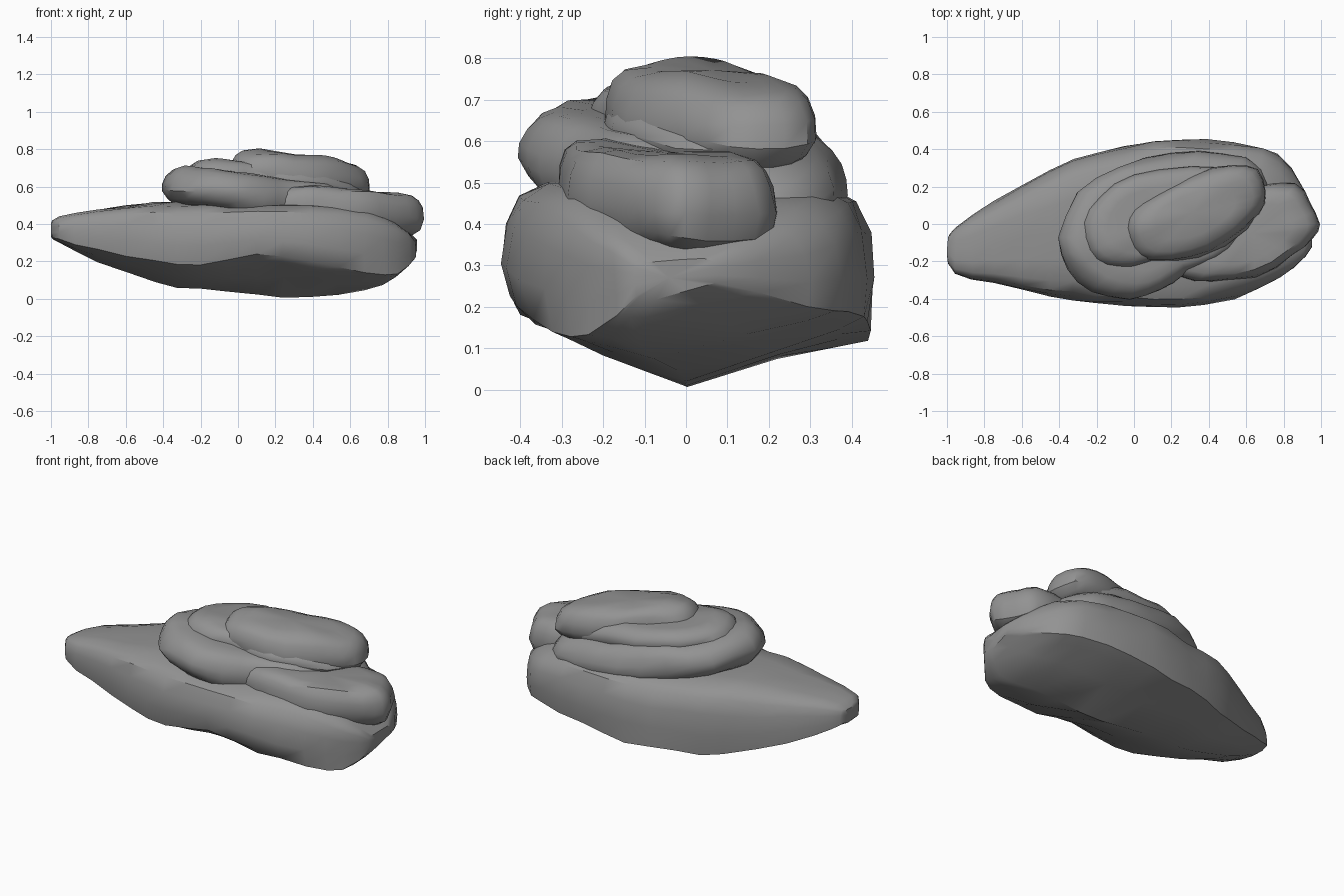
import bpy, bmesh
from mathutils import Vector, noise

if "Cube" in bpy.data.objects:
    bpy.data.objects.remove(bpy.data.objects["Cube"])

stone = bpy.data.materials.new("dark_stone")
stone.diffuse_color = (.29, .29, .29, 1)
stone.use_nodes = True
stone.node_tree.nodes["Principled BSDF"].inputs["Base Color"].default_value = stone.diffuse_color


def smooth_path(pts, n, closed):
    """Catmull-Rom resampling of tuples of any length."""
    pts = [Vector(p) for p in pts]
    c, out = len(pts), []
    for i in range(c if closed else c - 1):
        idx = [i - 1, i, i + 1, i + 2]
        idx = [k % c for k in idx] if closed else [min(max(k, 0), c - 1) for k in idx]
        a, b, d, e = (pts[k] for k in idx)
        for s in range(n):
            t = s / n
            out.append(b + 0.5 * t * (d - a + t * (2*a - 5*b + 4*d - e + t * (3*(b - d) + e - a))))
    if not closed:
        out.append(pts[-1])
    return out


def loft(name, rings, rough, seed):
    """Skin closed rings, cap both ends and roughen slightly."""
    bm = bmesh.new()
    rows = [[bm.verts.new(p) for p in r] for r in rings]
    n = len(rows[0])
    for a, b in zip(rows, rows[1:]):
        for i in range(n):
            bm.faces.new((a[i], a[(i + 1) % n], b[(i + 1) % n], b[i]))
    for row in (rows[0], rows[-1]):
        mid = bm.verts.new(sum((v.co for v in row), Vector()) / n)
        for i in range(n):
            bm.faces.new((row[i], row[(i + 1) % n], mid))
    for v in bm.verts:
        v.co += rough * noise.noise_vector(v.co * 6 + Vector((seed, 0, 0)))
        v.co.z = max(v.co.z, 0)
    bmesh.ops.recalc_face_normals(bm, faces=bm.faces)
    me = bpy.data.meshes.new(name)
    bm.to_mesh(me)
    bm.free()
    me.materials.append(stone)
    ob = bpy.data.objects.new(name, me)
    bpy.context.collection.objects.link(ob)
    bpy.ops.object.select_all(action='DESELECT')
    ob.select_set(True)
    bpy.context.view_layer.objects.active = ob
    bpy.ops.object.shade_smooth_by_angle(angle=0.65)


def slab(name, outline, levels, slope, rough, seed):
    """Stack a plan outline at (z, scale) levels, tilted by slope."""
    pts = smooth_path([(x, y, 0) for x, y in outline], 2, True)
    c = sum(pts, Vector()) / len(pts)
    rings = []
    for z, s in levels:
        ring = []
        for p in pts:
            d = (p - c) * s
            ring.append(c + d + Vector((0, 0, z + slope[0] * d.x + slope[1] * d.y)))
        rings.append(ring)
    loft(name, rings, rough, seed)


# Base boulder: x, front y, back y, keel y, keel z, front ridge z, back ridge z, top z
stations = [
    (-1.00, -.16, -.07, -.11, .33, .34, .34, .41),
    (-0.95, -.27, -.02, -.13, .30, .32, .31, .435),
    (-0.75, -.32, .12, -.10, .20, .26, .22, .475),
    (-0.45, -.385, .29, -.04, .09, .205, .135, .51),
    (-0.20, -.42, .385, .00, .05, .185, .125, .51),
    (0.10, -.44, .445, .00, .02, .23, .13, .51),
    (0.38, -.435, .45, .00, .004, .20, .16, .51),
    (0.68, -.34, .41, -.02, .045, .14, .19, .48),
    (0.85, -.24, .30, -.12, .12, .13, .21, .40),
    (0.95, -.12, .07, -.07, .22, .23, .25, .31),
]
rings = []
for x, yf, yb, yk, zk, rf, rb, zt in smooth_path(stations, 2, False):
    half = []
    for y1, r, inset in ((yf, rf, .95), (yb, rb, .98)):
        h, w = zt - r, y1 - yk
        half.append([
            (yk + w * .5, zk + (r - zk) * .5), (yk + w * .83, zk + (r - zk) * .83),
            (yk + w * inset, r), (y1, r + h * .3), (yk + w * .97, r + h * .62),
            (yk + w * .9, r + h * .84), (yk + w * .75, r + h * .96), (yk + w * .4, zt)])
    sect = [(yk, zk)] + half[0] + [(yk, zt)] + half[1][::-1]
    rings.append([Vector((x, y, z)) for y, z in sect])
loft("base_boulder", rings, .016, 1)

# Low slab leaning out over the right end
slab("right_slab",
     [(.13, -.2), (.25, -.28), (.42, -.315), (.65, -.28), (.85, -.17), (.96, -.06),
      (1.0, .01), (.95, .12), (.86, .215), (.6, .2), (.3, .1)],
     [(.345, .6), (.355, .8), (.39, .93), (.45, 1), (.51, .98), (.545, .92), (.57, .82), (.58, .6)],
     (-.05, -.05), .02, 7)

# Wide middle slab
slab("middle_slab",
     [(-.4, -.08), (-.35, -.24), (-.22, -.36), (-.02, -.4), (.14, -.35), (.28, -.26),
      (.47, -.19), (.61, -.07), (.7, .12), (.68, .29), (.48, .385), (.2, .38),
      (-.08, .31), (-.3, .17)],
     [(.44, .86), (.47, .95), (.51, 1), (.55, .99), (.59, .95), (.62, .89), (.64, .8), (.65, .6)],
     (-.12, -.05), .02, 13)

# Smaller slab peeking out below the crown
slab("upper_slab",
     [(-.27, .0), (-.24, -.14), (-.15, -.22), (-.03, -.235), (.1, -.2), (.35, -.18),
      (.6, -.02), (.68, .15), (.6, .28), (.3, .3), (.0, .26), (-.18, .15)],
     [(.57, .9), (.61, .97), (.64, 1), (.67, .97), (.7, .88), (.715, .7)],
     (-.11, 0), .016, 21)

# Crown slab
slab("crown_slab",
     [(-.05, -.03), (-.02, -.14), (.08, -.19), (.3, -.18), (.5, -.1), (.66, .05),
      (.71, .17), (.665, .29), (.53, .315), (.32, .26), (.1, .15), (-.01, .08)],
     [(.56, .8), (.59, .93), (.63, 1), (.68, .98), (.725, .91), (.752, .8), (.774, .55)],
     (-.11, 0), .016, 30)
